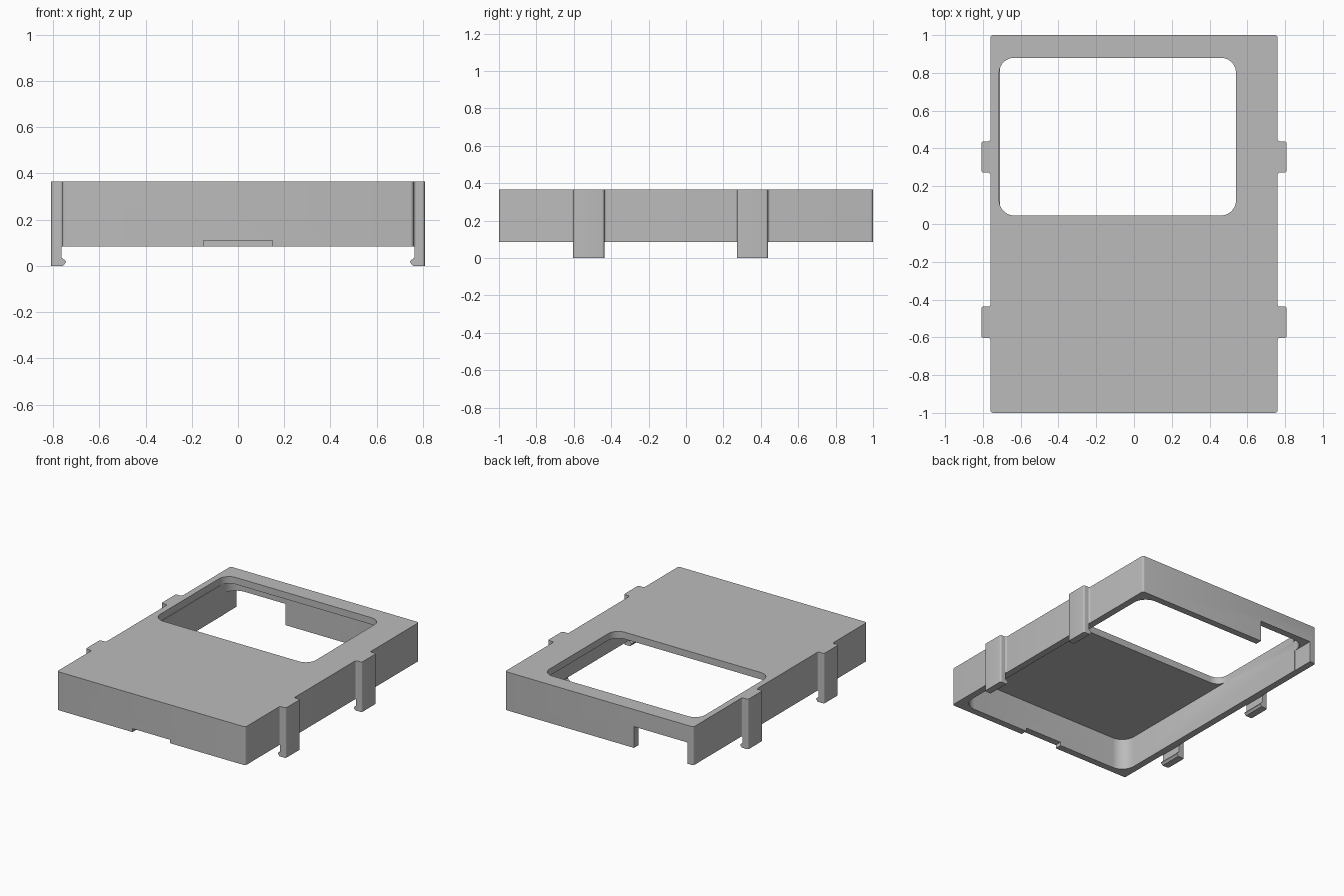
import bpy, bmesh, math
from mathutils import Vector

cube = bpy.data.objects.get("Cube")
if cube:
    bpy.data.objects.remove(cube, do_unlink=True)

grey = bpy.data.materials.new("plain grey")
grey.use_nodes = True
colour = (0.5, 0.5, 0.5, 1)
grey.diffuse_color = colour
grey.node_tree.nodes["Principled BSDF"].inputs["Base Color"].default_value = colour

BOTTOM, TOP = 0.085, 0.365
HALF_X, HALF_Y, WALL = 0.76, 1.0, 0.05


def prism(name, outline, low, high, along="z"):
    """Extrude an outline along z, or an (x, z) outline along y."""
    place = (lambda a, b, c: (a, b, c)) if along == "z" else (lambda a, b, c: (a, c, b))
    bm = bmesh.new()
    ends = [[bm.verts.new(place(a, b, c)) for a, b in outline] for c in (low, high)]
    bm.faces.new(ends[0])
    bm.faces.new(ends[1])
    n = len(outline)
    for i in range(n):
        j = (i + 1) % n
        bm.faces.new((ends[0][i], ends[0][j], ends[1][j], ends[1][i]))
    bmesh.ops.recalc_face_normals(bm, faces=bm.faces)
    mesh = bpy.data.meshes.new(name)
    bm.to_mesh(mesh)
    bm.free()
    mesh.materials.append(grey)
    obj = bpy.data.objects.new(name, mesh)
    bpy.context.collection.objects.link(obj)
    return obj


def rounded(corners, steps=6):
    """Round each (x, y, radius) right-angled corner of a polygon."""
    result = []
    for i, (x, y, r) in enumerate(corners):
        p = Vector((x, y))
        if r == 0:
            result.append((x, y))
            continue
        a = (Vector(corners[i - 1][:2]) - p).normalized() * r
        b = (Vector(corners[(i + 1) % len(corners)][:2]) - p).normalized() * r
        for k in range(steps + 1):
            t = k / steps * math.pi / 2
            result.append(tuple(p + a * (1 - math.sin(t)) + b * (1 - math.cos(t))))
    return result


def rectangle(x0, x1, y0, y1, r, steps=6):
    return rounded([(x0, y0, r), (x1, y0, r), (x1, y1, r), (x0, y1, r)], steps)


def cut(target, cutter):
    cutter.hide_render = True
    mod = target.modifiers.new(cutter.name, "BOOLEAN")
    mod.operation, mod.solver, mod.object = "DIFFERENCE", "EXACT", cutter
    bpy.context.view_layer.objects.active = target
    bpy.ops.object.modifier_apply(modifier=mod.name)
    bpy.data.objects.remove(cutter, do_unlink=True)


def smooth(obj):
    bpy.ops.object.select_all(action="DESELECT")
    obj.select_set(True)
    bpy.context.view_layer.objects.active = obj
    bpy.ops.object.shade_smooth_by_angle(angle=math.radians(30))


# Cover shell, open underneath
cover = prism("cover", rectangle(-HALF_X, HALF_X, -HALF_Y, HALF_Y, 0.015, 4), BOTTOM, TOP)
ix, iy = HALF_X - WALL, HALF_Y - WALL
cut(cover, prism("cavity", rectangle(-ix, ix, -iy, iy, 0.1, 10), 0, TOP - 0.05))

# Window in the top, cable opening in the back and small slot in the front
cut(cover, prism("window", rectangle(-0.714, 0.54, 0.045, 0.88, 0.08, 10), TOP - 0.052, 0.5))
cut(cover, prism("back_opening", rectangle(-0.712, -0.28, 0.84, 1.1, 0), 0, 0.24))
cut(cover, prism("front_slot", rectangle(-0.15, 0.15, -1.1, -0.9, 0), 0, 0.11))
smooth(cover)

# Four snap clips: a filleted rib on the side wall and a hooked tongue below it
OUT, WIDE, FILLET = 0.808, 0.083, 0.012
for y, place in ((0.355, "back"), (-0.52, "front")):
    for side, hand in ((1, "left"), (-1, "right")):
        low, high = y - WIDE, y + WIDE
        rib = rounded([(HALF_X, low - 0.03, 0), (HALF_X, low, FILLET),
                       (OUT, low, FILLET), (OUT, high, FILLET),
                       (HALF_X, high, FILLET), (HALF_X, high + 0.03, 0)])[1:-1]
        hook = [(OUT, BOTTOM), (OUT, 0), (0.757, 0), (0.745, 0.015),
                (0.745, 0.022), (0.763, 0.036), (0.763, BOTTOM)]
        smooth(prism(f"{place}_{hand}_clip_rib",
                     [(side * a, b) for a, b in rib], BOTTOM, TOP))
        tongue = prism(f"{place}_{hand}_clip_hook",
                       [(side * a, b) for a, b in hook], low, high, "y")
        # Round the tongue's outer upright edges to match the rib
        bm = bmesh.new()
        bm.from_mesh(tongue.data)
        edges = [e for e in bm.edges
                 if all(abs(abs(v.co.x) - OUT) < 1e-4 for v in e.verts)
                 and abs(e.verts[0].co.y - e.verts[1].co.y) < 1e-4]
        bmesh.ops.bevel(bm, geom=edges, offset=FILLET, segments=6,
                        profile=0.5, affect="EDGES")
        bm.to_mesh(tongue.data)
        bm.free()
        smooth(tongue)
